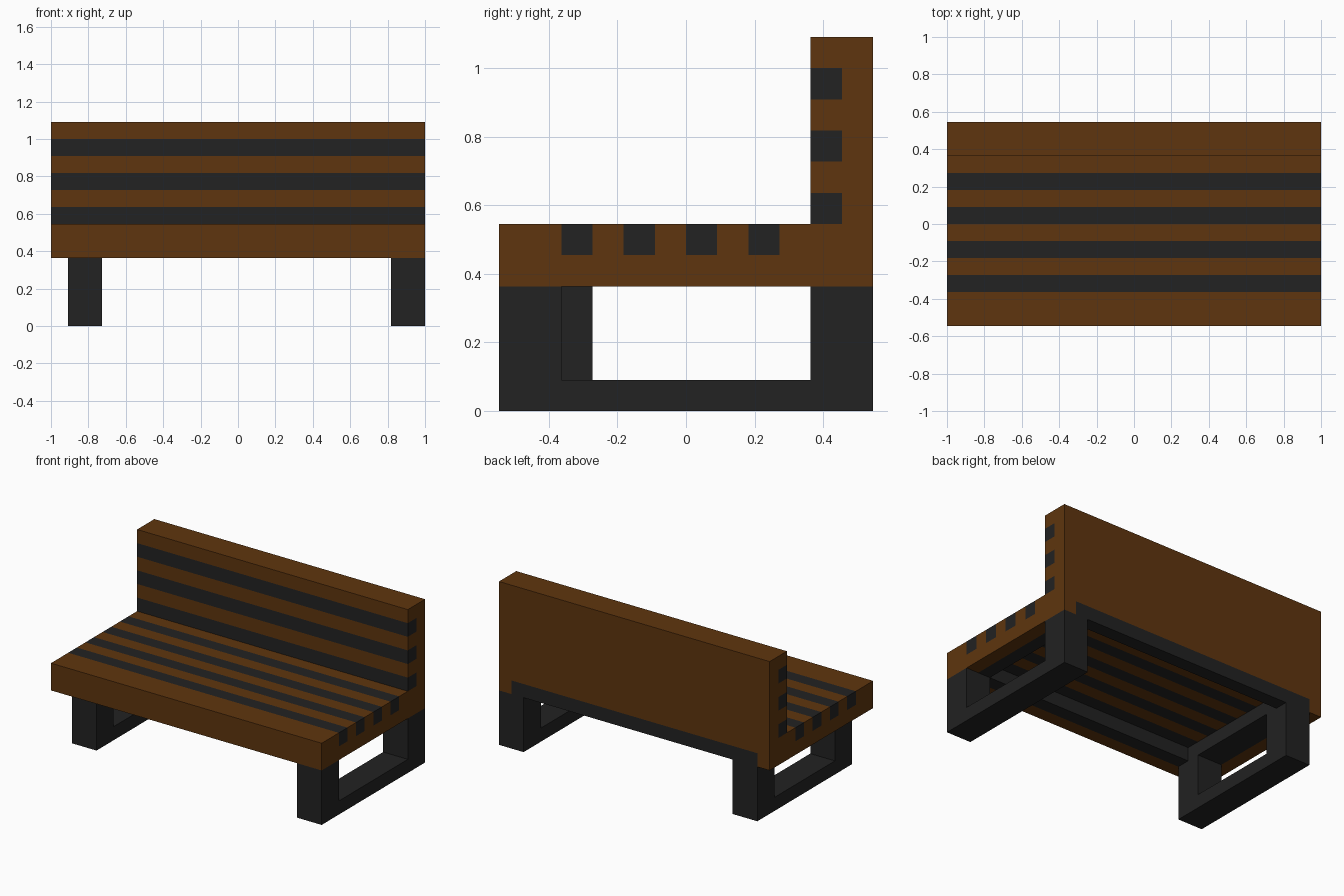
import bpy

if "Cube" in bpy.data.objects:
    bpy.data.objects.remove(bpy.data.objects["Cube"])

U = 1 / 11  # one grid unit: the bench is 22 x 12 x 12 units


def make_material(name, color):
    mat = bpy.data.materials.new(name)
    mat.use_nodes = True
    mat.diffuse_color = color
    bsdf = mat.node_tree.nodes["Principled BSDF"]
    bsdf.inputs["Base Color"].default_value = color
    bsdf.inputs["Roughness"].default_value = 0.8
    return mat


WOOD = make_material("brown wood", (0.114, 0.036, 0.0044, 1))
METAL = make_material("charcoal metal", (0.016, 0.016, 0.016, 1))


def extrude(name, profile, x0, x1, mat):
    """Extrude a (y, z) outline, given counter-clockwise, from x0 to x1."""
    n = len(profile)
    verts = [(x * U, y * U, z * U) for x in (x0, x1) for y, z in profile]
    faces = [tuple(reversed(range(n))), tuple(range(n, 2 * n))]
    faces += [(i, (i + 1) % n, n + (i + 1) % n, n + i) for i in range(n)]
    mesh = bpy.data.meshes.new(name)
    mesh.from_pydata(verts, [], faces)
    mesh.materials.append(mat)
    obj = bpy.data.objects.new(name, mesh)
    bpy.context.collection.objects.link(obj)
    return obj


def box(name, x, y, z, mat):
    rect = [(y[0], z[0]), (y[1], z[0]), (y[1], z[1]), (y[0], z[1])]
    return extrude(name, rect, x[0], x[1], mat)


FULL = (-11, 11)

# Front board with its lowered apron
extrude("seat_front", [(-6, 4), (-5, 4), (-5, 5), (-4, 5), (-4, 6), (-6, 6)],
        *FULL, WOOD)

# Seat: dark slats alternating with wooden ones
for i, y in enumerate((-4, -2, 0, 2)):
    box(f"seat_dark_slat_{i + 1}", FULL, (y, y + 1), (5, 6), METAL)
    if y < 2:
        box(f"seat_wood_slat_{i + 1}", FULL, (y + 1, y + 2), (5, 6), WOOD)

# Backrest with the rear seat board, grooved for the dark strips
back = [(3, 5), (6, 5), (6, 12), (4, 12)]
for z in (10, 8, 6):
    back += [(4, z + 1), (5, z + 1), (5, z)]
    back.append((4, z) if z > 6 else (3, 6))
    box(f"back_dark_slat_{z // 2 - 2}", FULL, (4, 5), (z, z + 1), METAL)
extrude("backrest", back, *FULL, WOOD)

# Wooden end rails below the seat
for side, x in (("right", -11), ("left", 10)):
    box(f"{side}_end_rail", (x, x + 1), (-5, 6), (4, 5), WOOD)

# Metal frame under the seat
box("frame_front_bar", (-8, 9), (-5, -4), (4, 5), METAL)
box("frame_back_bar", (-8, 9), (5, 6), (4, 5), METAL)
box("frame_right_bar", (-10, -8), (-5, 6), (4, 5), METAL)
box("frame_left_bar", (9, 10), (-5, 6), (4, 5), METAL)

# U-shaped leg frames
for side, x, front in (("right", -10, -5), ("left", 9, -6)):
    extrude(f"{side}_leg_frame",
            [(front, 0), (6, 0), (6, 4), (4, 4), (4, 1),
             (front + 2, 1), (front + 2, 4), (front, 4)],
            x, x + 2, METAL)
